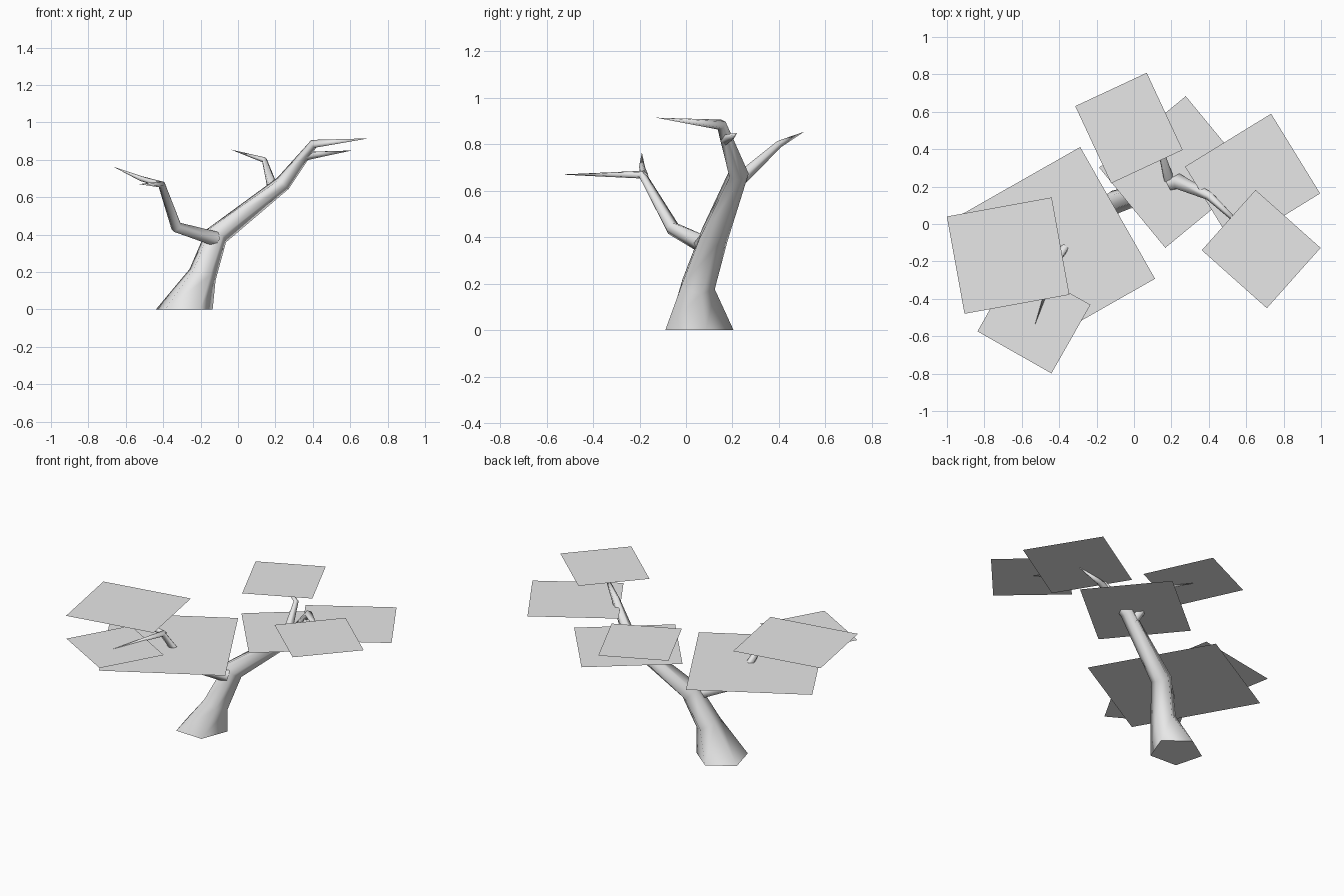
import bpy, math
from mathutils import Vector, Matrix

cube = bpy.data.objects.get("Cube")
if cube:
    bpy.data.objects.remove(cube)

grey = bpy.data.materials.new("light_grey")
grey.use_nodes = True
grey.diffuse_color = (0.8, 0.8, 0.8, 1)
grey.node_tree.nodes["Principled BSDF"].inputs["Base Color"].default_value = (0.8, 0.8, 0.8, 1)


def add_object(name, verts, faces):
    mesh = bpy.data.meshes.new(name)
    mesh.from_pydata(verts, [], faces)
    mesh.materials.append(grey)
    obj = bpy.data.objects.new(name, mesh)
    bpy.context.collection.objects.link(obj)
    return obj


def limb(name, path, sides=5):
    """Tapered tube along (x, y, z, radius) stations, ending in a point."""
    pts = [Vector(p[:3]) for p in path]
    verts, faces = [], []
    for i, p in enumerate(pts[:-1]):
        into = (p - pts[i - 1]).normalized() if i else Vector()
        axis = into + (pts[i + 1] - p).normalized()
        if p.z == 0:
            axis = Vector((0, 0, 1))  # flat foot on the ground
        turn = Vector((0, 0, 1)).rotation_difference(axis.normalized())
        for k in range(sides):
            a = math.radians(15) + k * math.tau / sides
            verts.append(p + turn @ Vector((math.cos(a), math.sin(a), 0)) * path[i][3])
    rings = len(pts) - 1
    for i in range(rings - 1):
        for k in range(sides):
            n = (k + 1) % sides
            faces.append((i * sides + k, i * sides + n,
                          (i + 1) * sides + n, (i + 1) * sides + k))
    verts.append(pts[-1])
    last = (rings - 1) * sides
    for k in range(sides):
        faces.append((last + k, last + (k + 1) % sides, len(verts) - 1))
    faces.append(tuple(reversed(range(sides))))
    obj = add_object(name, verts, faces)
    for poly in obj.data.polygons:
        poly.use_smooth = len(poly.vertices) < sides
    return obj


def leaf_card(name, centre, size, degrees):
    """Flat horizontal foliage card, slightly longer than wide."""
    w, d = size / 2, size * 0.927 / 2
    spin = Matrix.Rotation(math.radians(degrees), 3, 'Z')
    corners = [(-w, -d), (w, -d), (w, d), (-w, d)]
    add_object(name, [spin @ Vector((x, y, 0)) + Vector(centre) for x, y in corners],
               [(0, 1, 2, 3)])


# Trunk and branches
limb("trunk", [(-.29, .045, 0, .16), (-.19, .045, .19, .08), (-.115, .115, .40, .066),
               (.24, .225, .675, .045), (.405, .15, .885, .025), (.70, -.13, .915, 0)])
limb("right_branch", [(-.12, .07, .375, .042), (-.33, -.06, .44, .032),
                      (-.41, -.19, .67, .02), (-.53, -.54, .67, 0)])
limb("right_twig", [(-.40, -.18, .665, .018), (-.52, -.19, .70, .014), (-.67, -.19, .765, 0)])
limb("back_branch", [(.19, .22, .64, .032), (.14, .40, .80, .016), (-.04, .51, .855, 0)])
limb("left_twig", [(.36, .17, .82, .024), (.43, .19, .83, .018), (.61, .22, .85, 0)])

# Foliage cards
leaf_card("right_low_card", (-.414, -.126, .575), .81, -60.4)
leaf_card("right_top_card", (-.673, -.169, .765), .57, 10.3)
leaf_card("right_front_card", (-.535, -.503, .67), .455, -29.6)
leaf_card("back_card", (-.027, .513, .855), .455, -65)
leaf_card("left_card", (.634, .235, .85), .54, 31.6)
leaf_card("left_front_card", (.68, -.134, .915), .466, -41.7)
leaf_card("middle_card", (.222, .278, .675), .60, 39.5)
